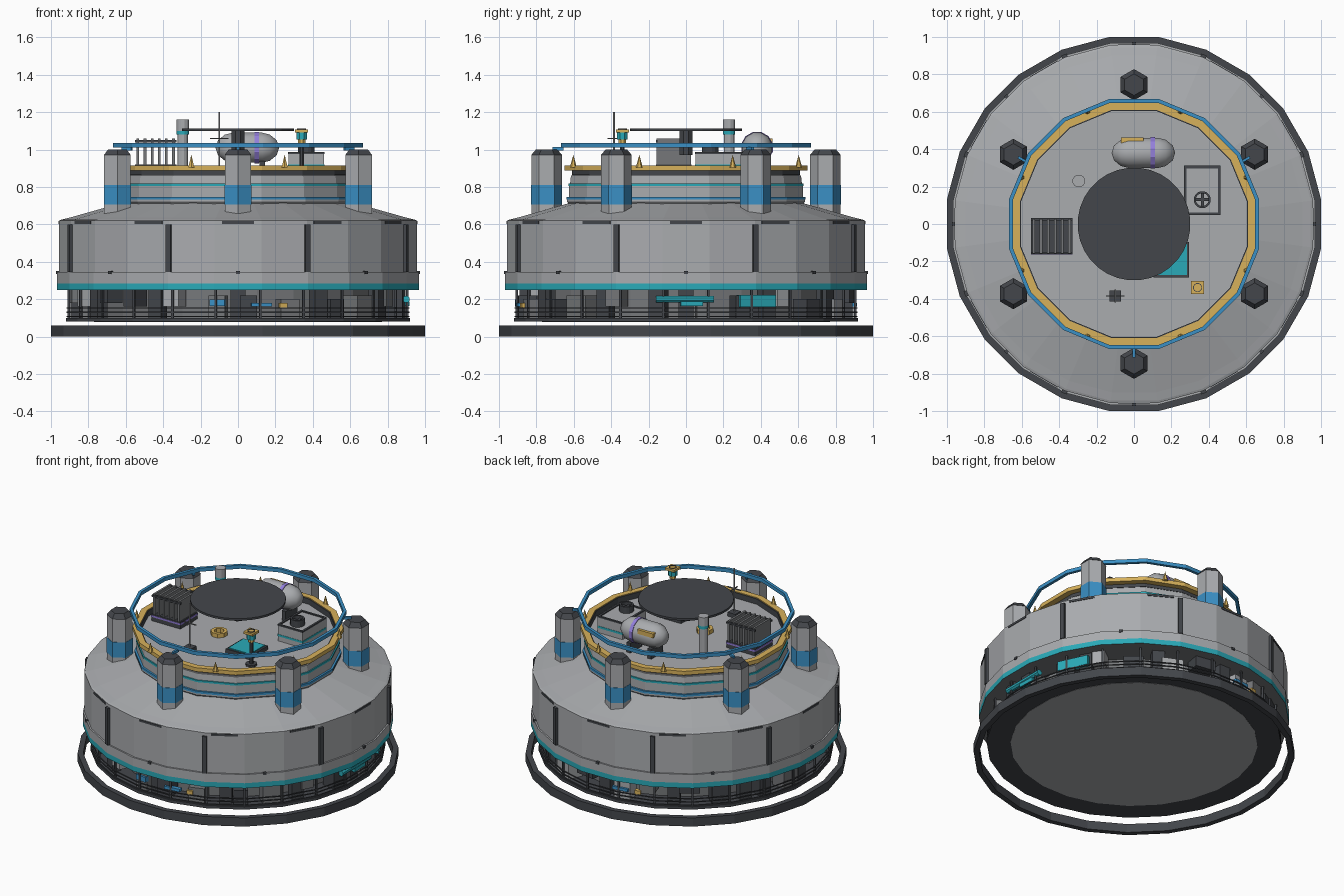
import bpy, bmesh, math, random
from math import pi, sin, cos, radians
from mathutils import Matrix

random.seed(4)
cube = bpy.data.objects.get("Cube")
if cube:
    bpy.data.objects.remove(cube, do_unlink=True)


def material(name, r, g, b):
    m = bpy.data.materials.new(name)
    m.use_nodes = True
    m.diffuse_color = (r, g, b, 1)
    m.node_tree.nodes["Principled BSDF"].inputs["Base Color"].default_value = (r, g, b, 1)
    return m


HULL = material("hull_grey", .4, .412, .428)
MID = material("machine_grey", .18, .187, .195)
DARK = material("dark_grey", .057, .062, .071)
TEAL = material("teal", .023, .4, .48)
BLUE = material("blue", .043, .28, .56)
GOLD = material("gold", .68, .44, .105)
PURPLE = material("purple", .29, .21, .7)


def finish(name, bm, mats, loc=(0, 0, 0), rot=(0, 0, 0)):
    bmesh.ops.recalc_face_normals(bm, faces=bm.faces)
    me = bpy.data.meshes.new(name)
    bm.to_mesh(me)
    bm.free()
    for m in mats:
        me.materials.append(m)
    ob = bpy.data.objects.new(name, me)
    ob.location, ob.rotation_euler = loc, rot
    bpy.context.collection.objects.link(ob)
    return ob


def box(name, loc, size, mat, rot=0):
    bm = bmesh.new()
    bmesh.ops.create_cube(bm, size=1, matrix=Matrix.Diagonal((*size, 1)))
    return finish(name, bm, [mat], loc, (0, 0, rot))


def lathe(name, profile, n, mats, loc=(0, 0, 0), rot=(0, 0, 0), closed=False):
    """Revolve (flat radius, z) points; mats holds one material, or one per band."""
    bm = bmesh.new()
    k = 1 / cos(pi / n)
    rings = []
    for r, z in profile:
        if r == 0:
            rings.append([bm.verts.new((0, 0, z))] * n)
        else:
            angles = [(i + .5) * 2 * pi / n for i in range(n)]
            rings.append([bm.verts.new((r * k * cos(a), r * k * sin(a), z)) for a in angles])
    unique = list(dict.fromkeys(mats))
    if closed:
        rings.append(rings[0])
    for j, (a, b) in enumerate(zip(rings, rings[1:])):
        for i in range(n):
            quad = [a[i], a[(i + 1) % n], b[(i + 1) % n], b[i]]
            f = bm.faces.new(list(dict.fromkeys(quad)))
            f.material_index = unique.index(mats[j % len(mats)])
    return finish(name, bm, unique, loc, rot)


def cyl(name, loc, r, z0, z1, mat, n=12, top=None, rot=(0, 0, 0)):
    top = r if top is None else top
    prof = [(0, z0), (r, z0), (top, z1)] + ([(0, z1)] if top else [])
    return lathe(name, prof, n, [mat], (*loc, 0) if len(loc) == 2 else loc, rot)


def ring(name, r0, r1, z0, z1, n, mat):
    return lathe(name, [(r0, z0), (r1, z0), (r1, z1), (r0, z1)], n, [mat], closed=True)


def around(name, deg, r, z, size, mat):
    """Box placed at an angle from the front; x is tangential, y radial."""
    a = radians(deg)
    return box(name, (r * sin(a), -r * cos(a), z), size, mat, a)


# Ground ring, floor and lower core
ring("ground_ring", .965, 1, 0, .06, 24, DARK)
ring("lower_floor", .7, .92, .08, .1, 24, DARK)
lathe("lower_core", [(0, .078), (.77, .078), (.77, .3)], 24, [HULL, MID])

# Main hull with skirt, wall and sloped roof
lathe("hull", [(.7, .25), (.967, .25), (.967, .285), (.967, .345), (.957, .345),
               (.957, .62), (.945, .625), (.9, .636), (.62, .715)], 24,
      [MID, TEAL, HULL, HULL, HULL, HULL, HULL, HULL])
for i in range(8):
    around("wall_post", 22.5 + 45 * i, .965, .472, (.03, .03, .255), DARK)
    around("skirt_latch", 45 * i, .963, .342, (.022, .02, .016), DARK)
for i in range(12):
    around("roof_vent", 30 * i, .951, .61, (.17, .02, .014), DARK)

# Raised drum with deck
lathe("drum", [(.62, .7), (.635, .72), (.635, .732), (.638, .732), (.638, .747), (.625, .747),
               (.625, .805), (.628, .805), (.628, .818), (.62, .818), (.615, .86),
               (.605, .86), (.605, .888)], 16,
      [HULL, HULL, BLUE, BLUE, BLUE, HULL, TEAL, TEAL, TEAL, HULL, HULL, DARK])
ring("gold_rim", .61, .65, .888, .915, 16, GOLD)
ring("deck_lip", .604, .61, .865, .91, 16, DARK)
cyl("deck", (0, 0), .606, .85, .872, HULL, 16)
for i in range(8):
    a = radians(22.5 + 45 * i)
    cyl("rim_spike", (.652 * sin(a), -.652 * cos(a)), .016, .905, .972, GOLD, 6, 0)

# Six hexagonal pods and the hoop they carry
for i in range(6):
    a = radians(60 * i)
    lathe("pod", [(0, .64), (.07, .64), (.07, .705), (.072, .705), (.072, .81), (.07, .81),
                  (.07, .97), (.072, .97), (.05, 1), (0, 1)], 6,
          [HULL, HULL, BLUE, BLUE, BLUE, HULL, DARK, DARK, DARK],
          (.745 * sin(a), -.745 * cos(a), 0))
ring("hoop", .648, .668, 1.01, 1.035, 16, BLUE)
for deg in (0, 120, 240):
    around("hoop_strut", deg, .685, 1.005, (.014, .06, .02), BLUE)

# Lower machinery bay: columns, rails, equipment
for i in range(12):
    around("bay_column", 30 * i, .86, .175, (.08, .06, .16), DARK)
for i in range(24):
    around("rail_post", 15 * i + 7.5, .913, .165, (.012, .012, .17), DARK)
    low = random.choice((.1, .16, .18))
    high = .25 if low > .1 else random.choice((.2, .22, .25))
    around("equipment", 15 * i + random.uniform(3, 9), .85, (low + high) / 2,
           (random.uniform(.06, .14), .1, high - low), random.choice((DARK, DARK, MID, HULL)))
for z in (.107, .13, .152):
    ring("bay_rail", .912, .918, z - .003, z + .003, 24, DARK)
around("teal_unit", 115, .89, .19, (.21, .05, .065), TEAL)
cyl("teal_pipe", (.9, 0, .2), .018, -.16, .15, TEAL, 8, rot=(0, pi / 2, pi / 2))
around("teal_pump", 92, .9, .175, (.12, .03, .025), TEAL)
around("blue_tank", -7, .9, .182, (.08, .03, .035), BLUE)
for deg in (8, 188):
    around("blue_duct", deg, .9, .17, (.11, .03, .02), BLUE)
    around("gold_valve", deg + 7.5, .9, .168, (.04, .03, .025), GOLD)

# Central disc on its hub
cyl("disc_hub", (0, 0), .035, .97, 1.1, DARK, 8)
cyl("disc", (0, 0), .3, 1.098, 1.112, DARK, 32)

# Finned radiator
box("radiator_base", (-.44, -.065, .895), (.22, .19, .05), DARK)
ring_size = (.224, .194, .012)
box("radiator_stripe", (-.44, -.065, .905), ring_size, PURPLE)
for i in range(6):
    box("radiator_fin", (-.535 + .038 * i, -.065, .985), (.014, .185, .15), MID)
for y in (-.155, .025):
    box("radiator_bar", (-.44, y, 1.045), (.22, .012, .012), DARK)

# Equipment box with fan
box("fan_box", (.365, .18, .925), (.19, .26, .11), HULL)
box("fan_box_stripe", (.365, .18, .912), (.194, .264, .014), TEAL)
for s in (-1, 1):
    box("fan_box_edge", (.365 + s * .09, .18, .982), (.014, .262, .01), DARK)
    box("fan_box_edge", (.365, .18 + s * .125, .982), (.192, .014, .01), DARK)
lathe("fan_ring", [(.034, .98), (.045, .98), (.045, 1.025), (.034, 1.025)], 16, [DARK],
      (.365, .13, 0), closed=True)
for rot in (0, pi / 2):
    box("fan_blade", (.365, .13, 1.005), (.07, .016, .008), DARK, rot)

# Pressure tank on cradles
profile = [(0, -.17), (.04, -.157), (.07, -.12), (.08, -.08), (.08, .08),
           (.07, .12), (.04, .157), (0, .17)]
tank = lathe("tank", profile, 12, [HULL], (.05, .38, 1.01), (0, pi / 2, 0))
bpy.context.view_layer.objects.active = tank
tank.select_set(True)
bpy.ops.object.shade_smooth_by_angle(angle=radians(40))
cyl("tank_band", (.1, .38, 1.01), .084, -.012, .012, PURPLE, 12, rot=(0, pi / 2, 0))
box("tank_plate", (-.01, .447, 1.045), (.12, .03, .03), GOLD)
for x in (-.03, .13):
    box("tank_cradle", (x, .38, .905), (.03, .13, .07), DARK)

# Teal hatch panel and valve ring on the deck
box("hatch_frame", (.2, -.19, .885), (.19, .19, .03), DARK)
box("hatch_panel", (.2, -.19, .903), (.165, .165, .008), TEAL)
lathe("valve_ring", [(.03, .872), (.05, .872), (.05, .9), (.03, .9)], 8, [GOLD],
      (-.085, -.085, 0), closed=True)

# Beacon
lathe("beacon", [(0, .87), (.035, .87), (.035, .885), (.012, .885), (.012, 1.035), (.02, 1.035),
                 (.02, 1.055), (.028, 1.055), (.028, 1.095), (0, 1.095)], 8,
      [DARK, DARK, DARK, DARK, GOLD, GOLD, TEAL, TEAL, TEAL], (.34, -.34, 0))
box("beacon_cap", (.34, -.34, 1.1), (.07, .07, .016), GOLD)
ring_parts = [(.02, 1.1), (.024, 1.1), (.024, 1.112), (.02, 1.112)]
lathe("beacon_ring", ring_parts, 12, [DARK], (.34, -.34, 0), closed=True)

# Exhaust pipe and antenna
cyl("exhaust", (-.295, .23), .028, .87, 1.1, HULL, 12)
cyl("exhaust_band", (-.295, .23), .033, 1.08, 1.1, TEAL, 12)
cyl("exhaust_cap", (-.295, .23), .033, 1.1, 1.16, HULL, 12)
box("antenna_base", (-.1, -.385, .885), (.06, .06, .03), DARK)
cyl("antenna_mast", (-.1, -.385), .004, .88, 1.2, HULL, 6)
box("antenna_bar", (-.1, -.385, 1.06), (.1, .006, .006), MID)
box("antenna_cross", (-.1, -.385, 1.06), (.006, .07, .006), MID)
